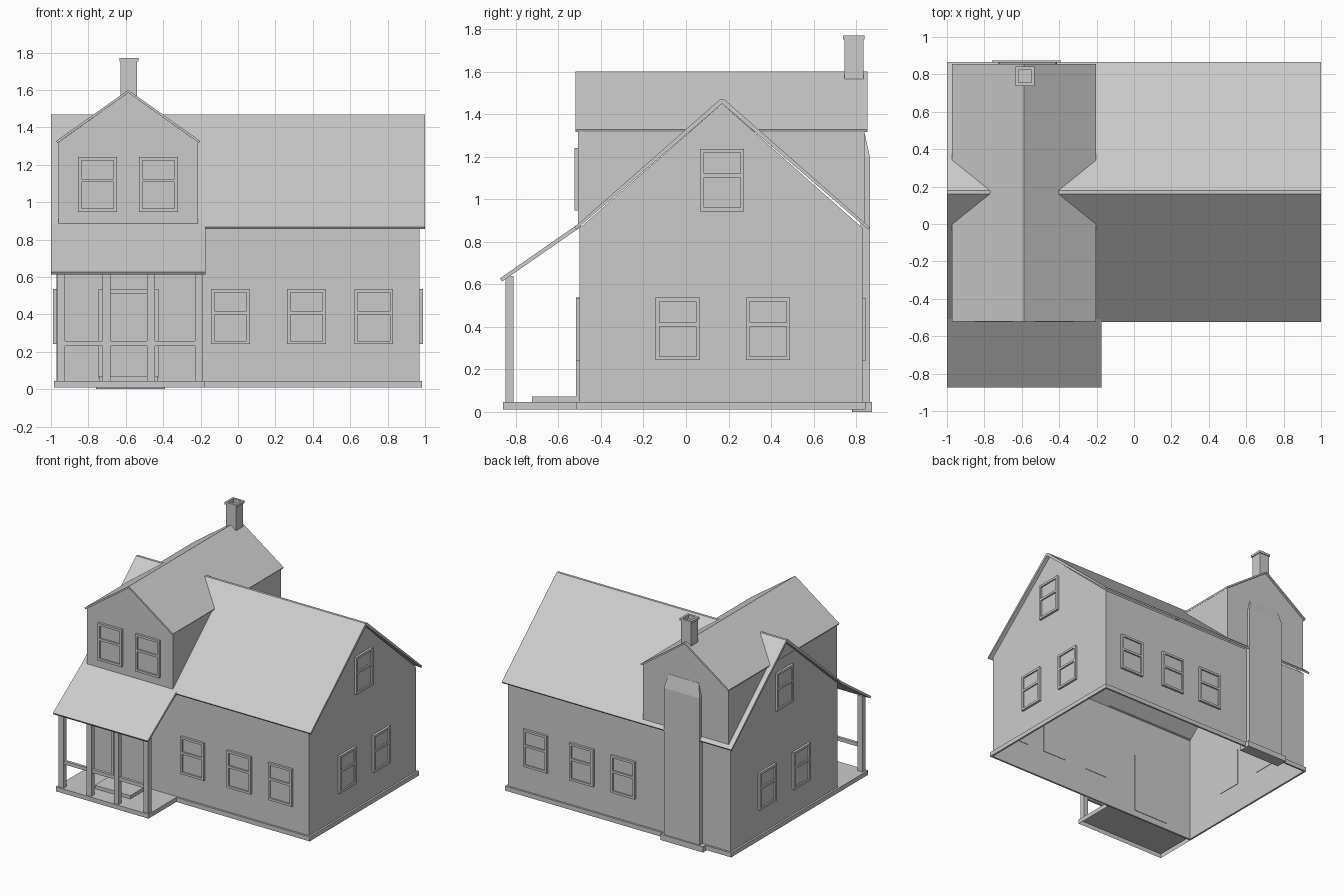
import bpy, bmesh
from mathutils import Vector

if "Cube" in bpy.data.objects:
    bpy.data.objects.remove(bpy.data.objects["Cube"])


def make(name, verts, faces, fix_normals=True):
    """Add one mesh object."""
    bm = bmesh.new()
    vs = [bm.verts.new(v) for v in verts]
    for f in faces:
        bm.faces.new([vs[i] for i in f])
    if fix_normals:
        bmesh.ops.recalc_face_normals(bm, faces=bm.faces)
    mesh = bpy.data.meshes.new(name)
    bm.to_mesh(mesh)
    bm.free()
    ob = bpy.data.objects.new(name, mesh)
    bpy.context.collection.objects.link(ob)
    return ob


def loft(name, rects, bottom=True):
    """Stack of rectangles (x0, x1, y0, y1, z) joined into a skin."""
    verts, faces = [], []
    for x0, x1, y0, y1, z in rects:
        verts += [(x0, y0, z), (x1, y0, z), (x1, y1, z), (x0, y1, z)]
    for k in range(len(rects) - 1):
        for i in range(4):
            j = (i + 1) % 4
            faces.append((4 * k + i, 4 * k + j, 4 * k + 4 + j, 4 * k + 4 + i))
    n = len(verts)
    faces.append((n - 4, n - 3, n - 2, n - 1))
    if bottom:
        faces.append((3, 2, 1, 0))
    return make(name, verts, faces)


def box(name, x0, x1, y0, y1, z0, z1, bottom=True):
    return loft(name, [(x0, x1, y0, y1, z0), (x0, x1, y0, y1, z1)], bottom)


def prism(name, profile, axis, a, b):
    """Extrude a profile along x (points are y, z) or y (points are x, z)."""
    n = len(profile)
    at = (lambda p, t: (t, p[0], p[1])) if axis == 'x' else (lambda p, t: (p[0], t, p[1]))
    verts = [at(p, a) for p in profile] + [at(p, b) for p in profile]
    faces = [(i, (i + 1) % n, n + (i + 1) % n, n + i) for i in range(n)]
    faces += [tuple(range(n)), tuple(range(2 * n - 1, n - 1, -1))]
    return make(name, verts, faces)


def panel(name, side, plane, u0, u1, z0, z1, depth):
    """Box standing out of a wall by depth; side is front, back, left or right."""
    sign = 1 if side in ('back', 'right') else -1
    p, q = sorted((plane - sign * 0.004, plane + sign * depth))
    if side in ('front', 'back'):
        return box(name, u0, u1, p, q, z0, z1)
    return box(name, p, q, u0, u1, z0, z1)


def window(side, plane, u0, z0, w=0.208, h=0.294, t=0.018, d=0.018):
    u1, z1, zm = u0 + w, z0 + h, z0 + 0.168
    n = side + "_window_"
    panel(n + "glass", side, plane, u0 + t, u1 - t, z0 + t, z1 - t, 0.007)
    for a in (u0, u1 - t):
        panel(n + "stile", side, plane, a, a + t, z0, z1, d)
    for c in (z0, zm - t / 2, z1 - t):
        panel(n + "rail", side, plane, u0 + t, u1 - t, c, c + t, d)


# Main walls: open-bottomed shell with gable ends
X, YF, YB, YM = 0.97, -0.5, 0.83, 0.17
gable = [(YF, 0.04), (YB, 0.04), (YB, 0.865), (YM, 1.45), (YF, 0.865)]
verts = [(-X, y, z) for y, z in gable] + [(X, y, z) for y, z in gable]
make("main_walls", verts, [(4, 3, 2, 1, 0), (5, 6, 7, 8, 9), (0, 5, 9, 4), (1, 2, 7, 6)], False)

# Foundation band
for name, y0, y1 in (("front", -0.515, YF), ("back", YB, 0.845)):
    box(name + "_foundation", -0.985, 0.985, y0, y1, 0.01, 0.045)
for s in (-1, 1):
    x0, x1 = sorted((s * 0.97, s * 0.985))
    box("side_foundation", x0, x1, YF, YB, 0.01, 0.045)

# Main roof
prism("main_roof", [(-0.525, 0.868), (0.16, 1.47), (0.18, 1.47), (0.865, 0.868),
                    (0.858, 0.857), (YM, 1.45), (-0.518, 0.857)], 'x', -1, 1)

# Cross-gable upper storey, sides cut along the main roof
XL, XR, XM, GF, GB = -0.96, -0.213, -0.587, -0.507, 0.84
for name, y, zb in (("front", GF, 0.885), ("back", GB, 0.87)):
    ring = [(XL, zb), (XR, zb), (XR, 1.32), (XM, 1.585), (XL, 1.32)]
    vs = [(x, y, z) for x, z in ring]
    make("upper_" + name + "_wall", vs, [range(5) if name == "front" else range(4, -1, -1)], False)
for x in (XL, XR):
    for y, ym in ((GF, 0.005), (GB, 0.335)):
        tri = [Vector((x, y, 0.875)), Vector((x, y, 1.325)), Vector((x, ym, 1.325))]
        flip = ((tri[1] - tri[0]).cross(tri[2] - tri[0]).x > 0) != (x == XR)
        make("upper_side_wall", tri, [(2, 1, 0) if flip else (0, 1, 2)], False)
prism("upper_roof", [(-0.972, 1.328), (XM, 1.6), (-0.202, 1.328),
                     (-0.207, 1.316), (XM, 1.585), (-0.967, 1.316)], 'y', -0.52, 0.855)

# Porch: floor, step, roof, posts and rails
box("porch_floor", -0.985, -0.177, -0.86, YF, 0.01, 0.045, bottom=False)
box("porch_step", -0.74, -0.43, -0.725, YF, 0.045, 0.072)
prism("porch_roof", [(-0.875, 0.628), (-0.495, 0.892), (-0.495, 0.87), (-0.865, 0.613)],
      'x', -1, -0.175)
posts = [-0.947, -0.704, -0.466, -0.208]
for x in posts:
    box("porch_post", x - 0.021, x + 0.021, -0.85, -0.811, 0.045, 0.64)
for a, b in zip(posts, posts[1:]):
    box("porch_rail", a + 0.021, b - 0.021, -0.842, -0.82, 0.23, 0.257)

# Front door
for a in (-0.745, -0.449):
    panel("door_jamb", 'front', YF, a, a + 0.024, 0.06, 0.537, 0.018)
panel("door_head", 'front', YF, -0.721, -0.449, 0.513, 0.537, 0.018)
panel("door_leaf", 'front', YF, -0.721, -0.449, 0.06, 0.513, 0.006)

# Windows
for x in (-0.144, 0.263, 0.622):
    window('front', YF, x, 0.241)
for x in (-0.144, 0.218, 0.62):
    window('back', YB, x, 0.241)
for x in (-0.855, -0.529):
    window('front', GF, x, 0.948)
for side, x in (('left', -X), ('right', X)):
    for y, z in ((-0.143, 0.243), (0.282, 0.243), (0.066, 0.943)):
        window(side, x, y, z)

# Chimney: plinth, tapered breast and hollow stack
box("chimney_plinth", -0.76, -0.39, 0.78, 0.875, 0, 0.045)
loft("chimney_breast", [(-0.725, -0.412, 0.82, 0.865, 0.04),
                        (-0.725, -0.412, 0.82, 0.865, 1.2),
                        (-0.7, -0.437, 0.82, 0.842, 1.305)])
cx, cy = -0.583, 0.79


def sq(r, z):
    return (cx - r, cx + r, cy - r, cy + r, z)


loft("chimney_stack", [sq(0.044, 1.55), sq(0.044, 1.752), sq(0.051, 1.752),
                       sq(0.051, 1.77), sq(0.034, 1.77), sq(0.034, 1.74)])
